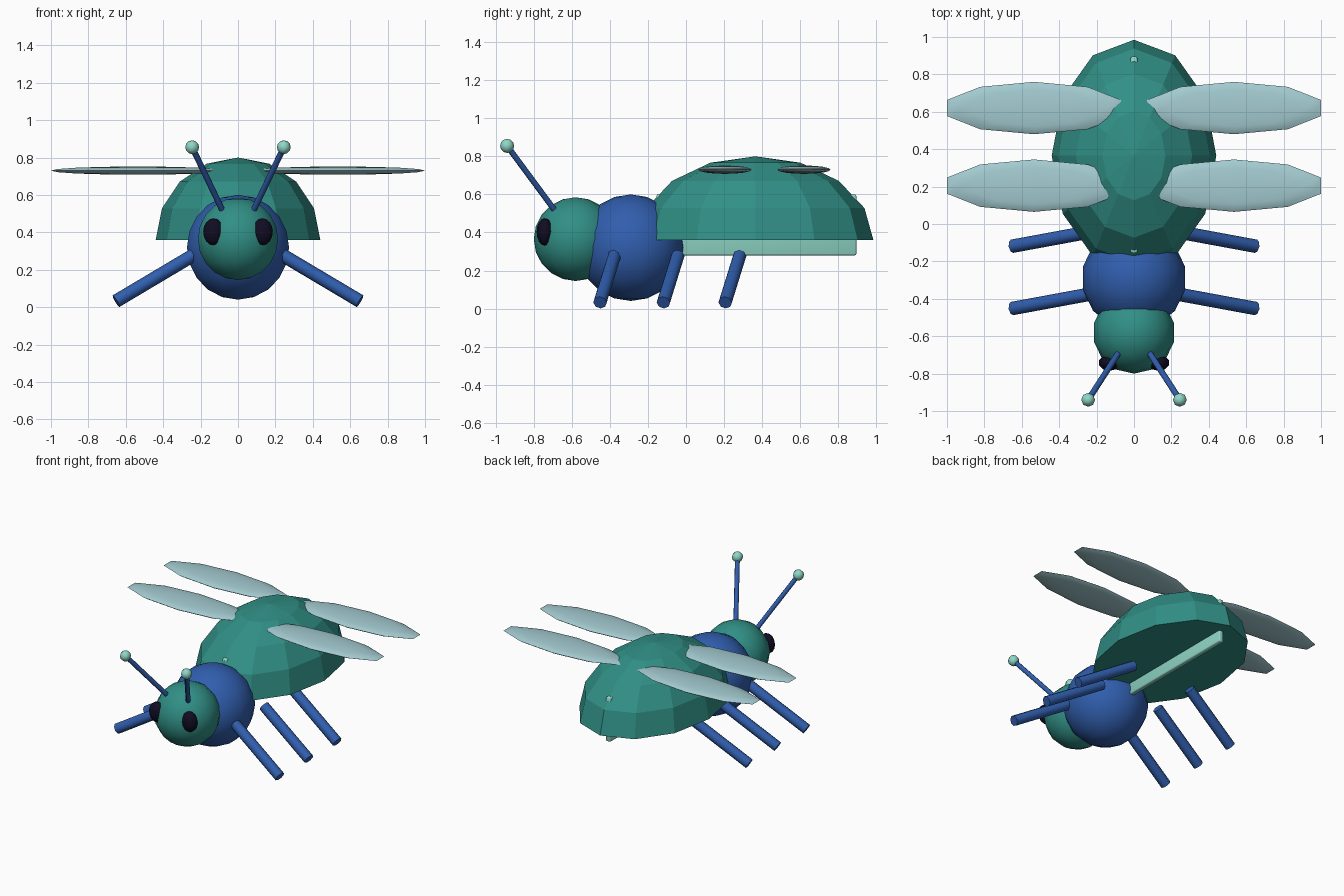
import bpy, bmesh, math
from mathutils import Vector, Matrix

if "Cube" in bpy.data.objects:
    bpy.data.objects.remove(bpy.data.objects["Cube"])


def material(name, rgb):
    m = bpy.data.materials.new(name)
    m.diffuse_color = (*rgb, 1)
    m.use_nodes = True
    m.node_tree.nodes["Principled BSDF"].inputs["Base Color"].default_value = m.diffuse_color
    return m


TEAL = material("teal", (0.030, 0.275, 0.238))
BLUE = material("blue", (0.030, 0.112, 0.420))
MINT = material("mint", (0.275, 0.680, 0.570))
WING = material("pale wing blue", (0.370, 0.600, 0.640))
DARK = material("near black", (0.005, 0.004, 0.016))


def finish(bm, name, mat, smooth=True):
    bmesh.ops.recalc_face_normals(bm, faces=bm.faces)
    me = bpy.data.meshes.new(name)
    bm.to_mesh(me)
    bm.free()
    me.materials.append(mat)
    ob = bpy.data.objects.new(name, me)
    bpy.context.collection.objects.link(ob)
    if smooth:
        bpy.ops.object.select_all(action='DESELECT')
        ob.select_set(True)
        bpy.context.view_layer.objects.active = ob
        bpy.ops.object.shade_smooth_by_angle(angle=math.radians(50))
    return ob


def ball(name, center, radii, mat, segs=14, rings=10, smooth=True, half=False):
    bm = bmesh.new()
    bmesh.ops.create_uvsphere(bm, u_segments=segs, v_segments=rings, radius=1)
    if half:
        # keep the upper half and close the underside
        bmesh.ops.delete(bm, geom=[v for v in bm.verts if v.co.z < -0.01], context='VERTS')
        bmesh.ops.holes_fill(bm, edges=[e for e in bm.edges if e.is_boundary], sides=0)
    bm.transform(Matrix.Translation(center) @ Matrix.Diagonal((*radii, 1)))
    return finish(bm, name, mat, smooth)


def rod(name, a, b, radius, mat, segs=8):
    a, b = Vector(a), Vector(b)
    d = b - a
    bm = bmesh.new()
    bmesh.ops.create_cone(bm, cap_ends=True, segments=segs, radius1=radius,
                          radius2=radius, depth=d.length)
    bm.transform(Matrix.Translation((a + b) / 2) @ d.to_track_quat('Z', 'Y').to_matrix().to_4x4())
    return finish(bm, name, mat)


# Body
ball("head", (0, -0.58, 0.365), (0.22, 0.22, 0.22), TEAL)
ball("thorax", (0, -0.29, 0.32), (0.28, 0.28, 0.28), BLUE)
ball("shell", (0, 0.365, 0.36), (0.44, 0.62, 0.44), TEAL, 12, 8, smooth=False, half=True)

# Thin keel plate running lengthwise through the shell
bm = bmesh.new()
bmesh.ops.create_cube(bm, size=1)
bm.transform(Matrix.Translation((0, 0.37, 0.44)) @ Matrix.Diagonal((0.036, 1.05, 0.32, 1)))
bmesh.ops.bevel(bm, geom=bm.edges[:], offset=0.008, segments=2, affect='EDGES', profile=0.5)
finish(bm, "keel", MINT)

for side, s in (("left", -1), ("right", 1)):
    # Face
    ball(f"{side}_eye", (s * 0.131, -0.742, 0.403), (0.058, 0.043, 0.072), DARK, 10, 8)
    tip = (s * 0.245, -0.94, 0.855)
    rod(f"{side}_antenna", (s * 0.08, -0.685, 0.51), tip, 0.016, BLUE)
    ball(f"{side}_antenna_tip", tip, (0.037,) * 3, MINT, 8, 6)
    # Wings
    for pos, y in (("front", 0.205), ("rear", 0.62)):
        ball(f"{pos}_{side}_wing", (s * 0.535, y, 0.73), (0.489, 0.14, 0.022), WING, 10, 8)
    # Legs
    for pos, y in (("front", -0.376), ("middle", -0.043), ("rear", 0.282)):
        rod(f"{pos}_{side}_leg", (s * 0.24, y, 0.277), (s * 0.652, y - 0.076, 0.032), 0.036, BLUE)
